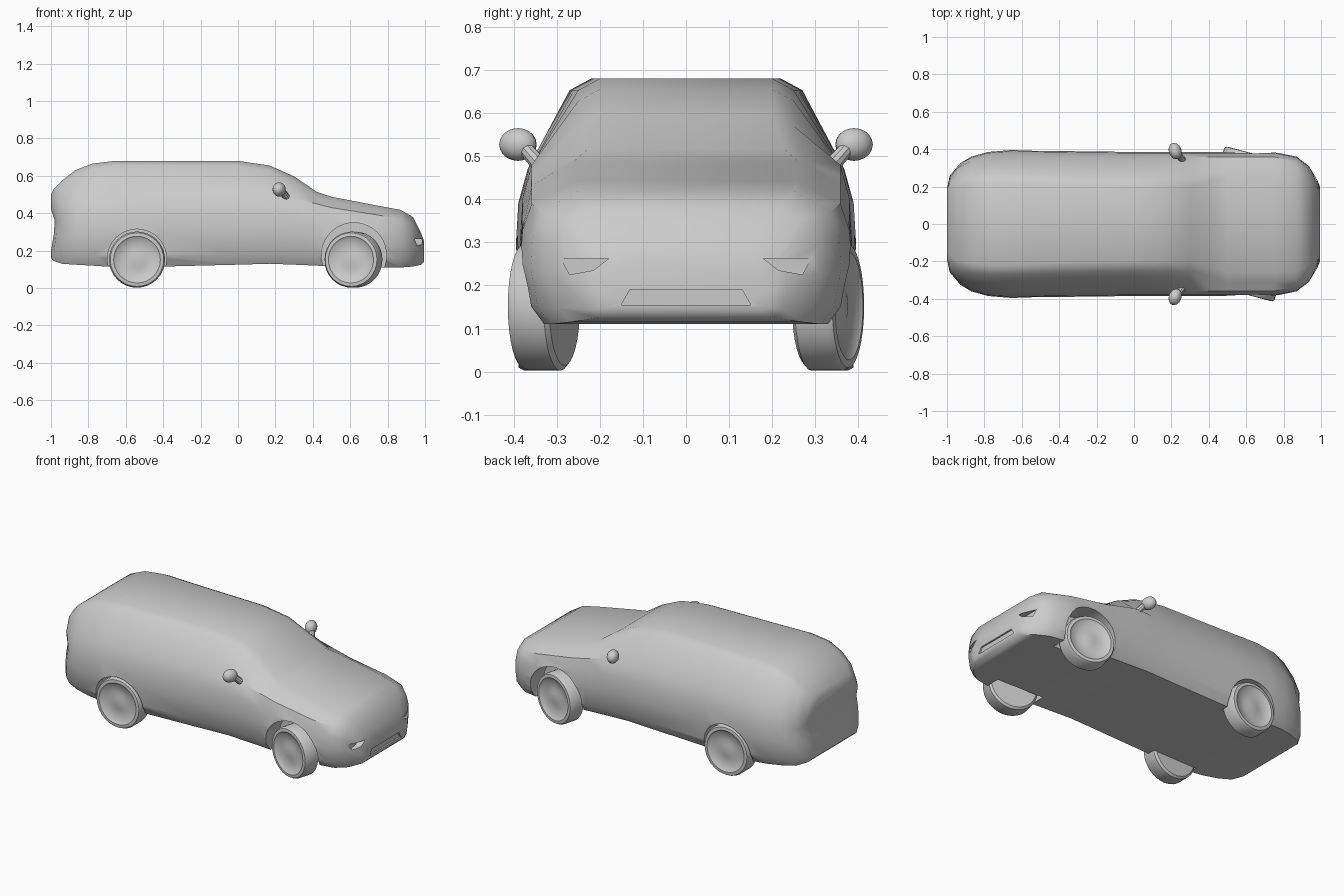
import bpy, bmesh, math
from mathutils import Matrix, Vector

if "Cube" in bpy.data.objects:
    bpy.data.objects.remove(bpy.data.objects["Cube"])


def add_object(name, bm):
    bmesh.ops.recalc_face_normals(bm, faces=bm.faces)
    me = bpy.data.meshes.new(name)
    bm.to_mesh(me)
    bm.free()
    ob = bpy.data.objects.new(name, me)
    bpy.context.collection.objects.link(ob)
    return ob


def smooth(ob, angle=35):
    bpy.ops.object.select_all(action='DESELECT')
    ob.select_set(True)
    bpy.context.view_layer.objects.active = ob
    bpy.ops.object.shade_smooth_by_angle(angle=math.radians(angle))


def cut(ob, cutter):
    mod = ob.modifiers.new("cut", 'BOOLEAN')
    mod.operation, mod.solver, mod.object = 'DIFFERENCE', 'EXACT', cutter
    bpy.context.view_layer.objects.active = ob
    bpy.ops.object.modifier_apply(modifier=mod.name)
    bpy.data.objects.remove(cutter)


def lathe(name, profile, steps=32):
    """Spin (radius, y) points round the y axis."""
    bm = bmesh.new()
    vs = [bm.verts.new((r, y, 0)) for r, y in profile]
    es = [bm.edges.new(p) for p in zip(vs, vs[1:])]
    bmesh.ops.spin(bm, geom=vs + es, cent=(0, 0, 0), axis=(0, 1, 0),
                   angle=2 * math.pi, steps=steps, use_merge=True)
    bmesh.ops.remove_doubles(bm, verts=bm.verts, dist=1e-5)
    return add_object(name, bm)


def prism(name, outline, x0, x1):
    """Extrude a (y, z) outline along x."""
    bm = bmesh.new()
    f = bm.faces.new([bm.verts.new((x0, y, z)) for y, z in outline])
    ext = bmesh.ops.extrude_face_region(bm, geom=[f])["geom"]
    bmesh.ops.translate(bm, vec=(x1 - x0, 0, 0),
                        verts=[g for g in ext if isinstance(g, bmesh.types.BMVert)])
    return add_object(name, bm)


# Body stations: x, underside z, top z, half width, flat top half width, belt z
STATIONS = [
    (-1.0, .16, .50, .20, .14, .42), (-.985, .145, .53, .27, .17, .42),
    (-.94, .13, .575, .325, .20, .43), (-.87, .125, .63, .36, .21, .45),
    (-.78, .12, .665, .385, .22, .46), (-.66, .112, .68, .395, .22, .47),
    (-.4, .115, .68, .39, .21, .48), (0, .125, .68, .385, .20, .48),
    (.17, .13, .655, .385, .20, .48), (.3, .125, .597, .385, .20, .48),
    (.42, .12, .515, .385, .23, .45), (.5, .115, .488, .385, .26, .43),
    (.75, .11, .44, .385, .26, .39), (.87, .11, .418, .36, .25, .37),
    (.935, .115, .38, .31, .22, .34), (.98, .125, .29, .235, .16, .25),
    (.995, .14, .25, .2, .13, .2)]


def half_section(zb, zt, w, wt, zs):
    h = zs - zb
    return [(.87 * w, zb), (.955 * w, zb + .15 * h), (w, zb + .5 * h),
            (.985 * w, zb + .78 * h), (.93 * w, zs), (wt + .05, zt - .027), (wt, zt)]


bm = bmesh.new()
rings = []
for x, *params in STATIONS:
    half = half_section(*params)
    ring = []
    for y, z in half + [(-y, z) for y, z in reversed(half)]:
        # shallow groove across the tail
        dx = .03 * math.exp(-((z - .33) / .05) ** 2) if x < -.9 else 0
        ring.append(bm.verts.new((x + dx, y, z)))
    rings.append(ring)
n = len(rings[0])
for a, b in zip(rings, rings[1:]):
    for i in range(n):
        j = (i + 1) % n
        bm.faces.new((a[i], a[j], b[j], b[i]))
for r in (rings[0], rings[-1]):
    for i in range(n // 2 - 1):
        bm.faces.new((r[i], r[i + 1], r[n - 2 - i], r[n - 1 - i]))
body = add_object("body", bm)

# Wheel arches, fog light pockets and lower intake
for s in (1, -1):
    for x, z, r, inner in ((.62, .175, .174, .24), (-.54, .157, .158, .29)):
        arch = lathe("arch_cutter", [(0, inner), (r, inner), (r, .5), (0, .5)], 40)
        if s < 0:
            arch.data.transform(Matrix.Rotation(math.pi, 4, 'Z'))
        arch.data.transform(Matrix.Translation((x, 0, z)))
        cut(body, arch)
    cut(body, prism("fog_cutter", [(s * .18, .262), (s * .29, .262),
                                   (s * .27, .225), (s * .215, .235)], .945, 1.1))
cut(body, prism("intake_cutter", [(-.15, .155), (.15, .155), (.13, .19), (-.13, .19)],
                .985, 1.1))
smooth(body, 40)

# Wheels, the front pair steered to one side
WHEEL = [(0, -.05), (.138, -.05), (.15, -.04), (.15, .035), (.143, .048), (.125, .05),
         (.115, .042), (.06, .032), (.035, .038), (0, .038)]
for label, x, steer in (("front", .617, -15), ("rear", -.54, 0)):
    for side, s in (("left", 1), ("right", -1)):
        wheel = lathe(f"{label}_{side}_wheel", WHEEL, 32)
        turn = math.radians(steer) + (math.pi if s < 0 else 0)
        wheel.data.transform(Matrix.Translation((x, s * (.33 if steer else .34), .152))
                             @ Matrix.Rotation(turn, 4, 'Z'))
        smooth(wheel, 30)

# Door mirrors: housing with a short stalk
for side, s in (("left", 1), ("right", -1)):
    bm = bmesh.new()
    bmesh.ops.create_uvsphere(bm, u_segments=16, v_segments=10, radius=1,
                              matrix=Matrix.Translation((.22, s * .39, .527))
                              @ Matrix.Rotation(s * math.radians(20), 4, 'Z')
                              @ Matrix.Diagonal((.034, .045, .038, 1)))
    a, b = Vector((.265, s * .335, .475)), Vector((.235, s * .375, .52))
    rot = (b - a).to_track_quat('Z', 'Y').to_matrix().to_4x4()
    bmesh.ops.create_cone(bm, cap_ends=True, segments=10, radius1=.02, radius2=.017,
                          depth=(b - a).length,
                          matrix=Matrix.Translation((a + b) / 2) @ rot)
    smooth(add_object(f"{side}_mirror", bm))
